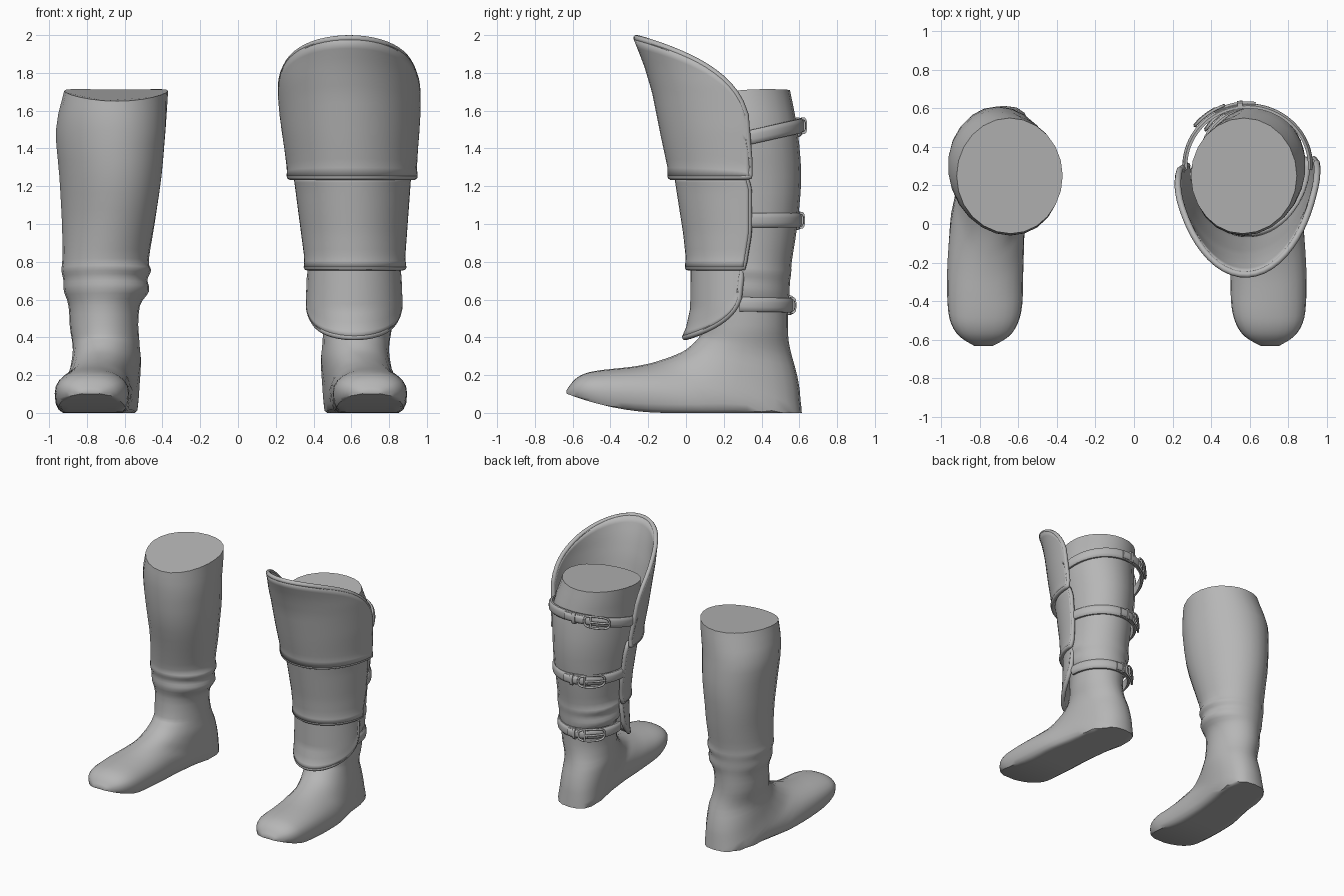
import bpy, bmesh, math
from mathutils import Vector

if "Cube" in bpy.data.objects:
    bpy.data.objects.remove(bpy.data.objects["Cube"])

grey = bpy.data.materials.new("plain grey")
grey.use_nodes = True
grey.diffuse_color = (0.47, 0.47, 0.47, 1)
grey.node_tree.nodes["Principled BSDF"].inputs["Base Color"].default_value = (0.47, 0.47, 0.47, 1)


def add_object(name, verts, faces, recalc=True):
    mesh = bpy.data.meshes.new(name)
    mesh.from_pydata(verts, [], faces)
    if recalc:
        bm = bmesh.new()
        bm.from_mesh(mesh)
        bmesh.ops.recalc_face_normals(bm, faces=bm.faces)
        bm.to_mesh(mesh)
        bm.free()
    mesh.materials.append(grey)
    ob = bpy.data.objects.new(name, mesh)
    bpy.context.collection.objects.link(ob)
    bpy.ops.object.select_all(action='DESELECT')
    ob.select_set(True)
    bpy.context.view_layer.objects.active = ob
    bpy.ops.object.shade_smooth_by_angle(angle=math.radians(45))
    return ob


def wire(name, points, radius, cyclic):
    """Round tube along a list of points."""
    curve = bpy.data.curves.new(name, 'CURVE')
    curve.dimensions = '3D'
    curve.bevel_depth = radius
    curve.bevel_resolution = 2
    curve.use_fill_caps = True
    spline = curve.splines.new('POLY')
    spline.points.add(len(points) - 1)
    for p, q in zip(spline.points, points):
        p.co = (*q, 1)
    spline.use_cyclic_u = cyclic
    curve.materials.append(grey)
    bpy.context.collection.objects.link(bpy.data.objects.new(name, curve))


def grid_faces(rows, cols, wrap):
    return [(r * cols + c, r * cols + (c + 1) % cols, (r + 1) * cols + (c + 1) % cols, (r + 1) * cols + c)
            for r in range(rows - 1) for c in range(cols if wrap else cols - 1)]


def smooth_rows(rows, steps):
    """Catmull-Rom through rows of numbers."""
    out = []
    for i in range(len(rows) - 1):
        a, b, c, d = (rows[max(0, min(len(rows) - 1, i + k))] for k in (-1, 0, 1, 2))
        for s in range(steps):
            t = s / steps
            out.append([0.5 * (2 * q + (r - p) * t + (2 * p - 5 * q + 4 * r - w) * t * t
                               + (3 * q - p - 3 * r + w) * t ** 3) for p, q, r, w in zip(a, b, c, d)])
    return out + [list(rows[-1])]


def lerp(table, z):
    """Piecewise linear lookup in (z, value) pairs."""
    for (z0, a), (z1, b) in zip(table, table[1:]):
        if z <= z1:
            return a + (b - a) * (max(z, z0) - z0) / (z1 - z0)
    return table[-1][1]


def signed_power(v, p):
    return math.copysign(abs(v) ** p, v)


# Boot sections: front y, front z, back y, back z, outer x, inner x
LEG = [(-.05, 1.65, .55, 1.71, .92, .37), (-.06, 1.5, .59, 1.5, .965, .385),
       (-.04, 1.25, .61, 1.25, .945, .405), (.02, 1.0, .59, 1.0, .93, .44),
       (.06, .82, .56, .8, .93, .472), (.06, .77, .557, .74, .935, .46),
       (.073, .72, .55, .69, .925, .48), (.07, .66, .548, .63, .922, .47),
       (.09, .57, .54, .56, .897, .52), (.075, .42, .54, .42, .89, .53)]
FOOT = [(.05, .38, .553, .33, .89, .535), (0, .335, .588, .2, .9, .54),
        (-.06, .305, .606, .07, .91, .55), (-.13, .28, .59, -.05, .925, .56),
        (-.2, .26, .35, -.04, .94, .565), (-.28, .245, .1, -.04, .96, .57),
        (-.37, .235, -.15, -.03, .97, .575), (-.46, .225, -.38, -.01, .967, .58),
        (-.53, .21, -.5, .02, .95, .603), (-.588, .178, -.58, .05, .905, .65),
        (-.633, .12, -.63, .085, .83, .73)]
SIDES = 24
# Sideways lean of the heel and of the calf muscle, by height
HEEL = [(0, -.11), (.3, -.09), (.45, 0)]
CALF = [(.8, 0), (1.1, .1), (1.5, .1), (1.68, 0)]


def boot(name, side, shift):
    rows = smooth_rows(LEG + FOOT, 3)
    verts = []
    for i, (fy, fz, by, bz, xo, xi) in enumerate(rows):
        # Foot sections are squarer than the leg, most of all at the sole
        square = min(1, max(0, (i / 3 - 10) / 3))
        dip = .025 * max(0, 1 - i / 3)
        for k in range(SIDES):
            a = 2 * math.pi * k / SIDES
            power = 1 - square * (0.1 if math.cos(a) > 0.01 else 0.32)
            c = signed_power(math.cos(a), power)
            s = signed_power(math.sin(a), power)
            y = (fy + by) / 2 + (fy - by) / 2 * c
            z = (fz + bz) / 2 + (fz - bz) / 2 * c + dip * (1 - c * c)
            # Flat sole with a raised toe
            z = max(z, 0.36 * min(0, y + .1) ** 2)
            x = (xo + xi) / 2 + (xo - xi) / 2 * s
            x += lerp(HEEL, z) * max(0, y - .05) + lerp(CALF, z) * (y - .28)
            verts.append((side * (x - shift), y, z))
    n = len(rows)
    faces = grid_faces(n, SIDES, True)
    faces += [tuple(range(SIDES)), tuple(range((n - 1) * SIDES, n * SIDES))]
    add_object(name, verts, faces)


boot("right_boot", -1, 0)
boot("left_boot", 1, 0.075)


# Shin guard plates: half shells wrapped round the front of the left leg
def plate(name, width, front, back, centre, bottom, top, lip):
    cols, rows, half = 37, 16, .016
    verts = []
    for r in range(rows):
        for k in range(cols):
            u = 2 * k / (cols - 1) - 1
            t = math.pi / 4 * (u + math.sin(math.pi / 2 * u))
            c = max(0, math.cos(t))
            z0, z1 = bottom(c) + half, top(c) - half
            z = z0 + (z1 - z0) * r / (rows - 1)
            flare = lip * max(0, 1 - (z - z0) / .05) - half
            b = lerp(back, z) - half
            x = (lerp(width, z) + flare) * math.sin(t)
            verts.append((lerp(centre, z) + x, b - (b - lerp(front, z) + flare) * c + .05 * x, z))
    # Rounded rim along the outline
    last = (rows - 1) * cols
    edge = list(range(cols)) + [r * cols + cols - 1 for r in range(1, rows)]
    edge += list(range(last + cols - 2, last - 1, -1)) + [r * cols for r in range(rows - 2, 0, -1)]
    wire(name + "_rim", [verts[i] for i in edge], half + .001, True)
    solid = add_object(name, verts, grid_faces(rows, cols, False), False).modifiers.new("thickness", 'SOLIDIFY')
    solid.thickness = 2 * half
    solid.offset = 0


plate("upper_shin_plate",
      [(1.24, .335), (1.5, .366), (1.75, .386), (2, .386)],
      [(1.24, -.085), (1.45, -.13), (1.7, -.18), (1.85, -.225), (2, -.285)],
      [(1.24, .335), (2, .335)], [(1.24, .605), (1.8, .585), (2, .59)],
      lambda c: 1.235, lambda c: 1.35 + .65 * c ** .32, .01)
plate("middle_shin_plate",
      [(.76, .26), (1.27, .312)], [(.76, .005), (.95, -.015), (1.27, -.065)],
      [(.76, .305), (.95, .335), (1.18, .335), (1.27, .31)], [(.76, .62), (1.27, .605)],
      lambda c: .755, lambda c: 1.27, .01)
plate("lower_shin_plate",
      [(.39, .24), (.55, .253), (.79, .243)], [(.39, -.02), (.45, 0), (.55, .022), (.79, .025)],
      [(.39, .295), (.79, .295)], [(.39, .615), (.79, .615)],
      lambda c: .7 - .315 * c ** .35, lambda c: .79, .004)


# Straps and buckles round the back of the left leg
def strap_set(name, z, rise, cx, rx, y_back):
    cy = .3
    ry = y_back - cy

    def at(a, out, up):
        s = math.sin(a)
        return Vector((cx + (rx + out) * math.cos(a), cy + (ry + out) * s, z + rise * s + up))

    def band(part, a0, a1, n, half, inner, outer):
        prof = [(inner, -half), (outer - .012, -half), (outer - .003, -half + .01), (outer, -half / 3),
                (outer, half / 3), (outer - .003, half - .01), (outer - .012, half), (inner, half)]
        verts = [at(a0 + (a1 - a0) * i / n, o, u) for i in range(n + 1) for o, u in prof]
        m = len(prof)
        faces = grid_faces(n + 1, m, True) + [tuple(range(m)), tuple(range(n * m, n * m + m))]
        add_object(name + part, verts, faces)

    mid, span = 2.2, .09 / rx
    band("_strap", -.06, math.pi + .06, 40, .038, -.022, .004)
    # Loose end lying over the strap, with its keeper
    band("_strap_end", mid - .75, mid - .1, 10, .032, -.005, .014)
    band("_keeper", mid - .55, mid - .47, 3, .043, -.01, .02)

    # Rounded frame, cross bar and prong
    frame = []
    for k in range(28):
        a = 2 * math.pi * k / 28
        frame.append(at(mid + span * signed_power(math.cos(a), .7), .014,
                        .046 * signed_power(math.sin(a), .6)))
    wire(name + "_buckle_frame", frame, .008, True)
    wire(name + "_buckle_bar", [at(mid - span * .5, .014, u) for u in (-.045, .045)], .008, False)
    wire(name + "_buckle_prong", [at(mid + span * f, .018, 0) for f in (-.5, 0, .5, 1)], .008, False)


strap_set("upper", 1.45, .07, .59, .335, .622)
strap_set("middle", 1.02, 0, .61, .277, .611)
strap_set("lower", .575, -.005, .615, .238, .565)
